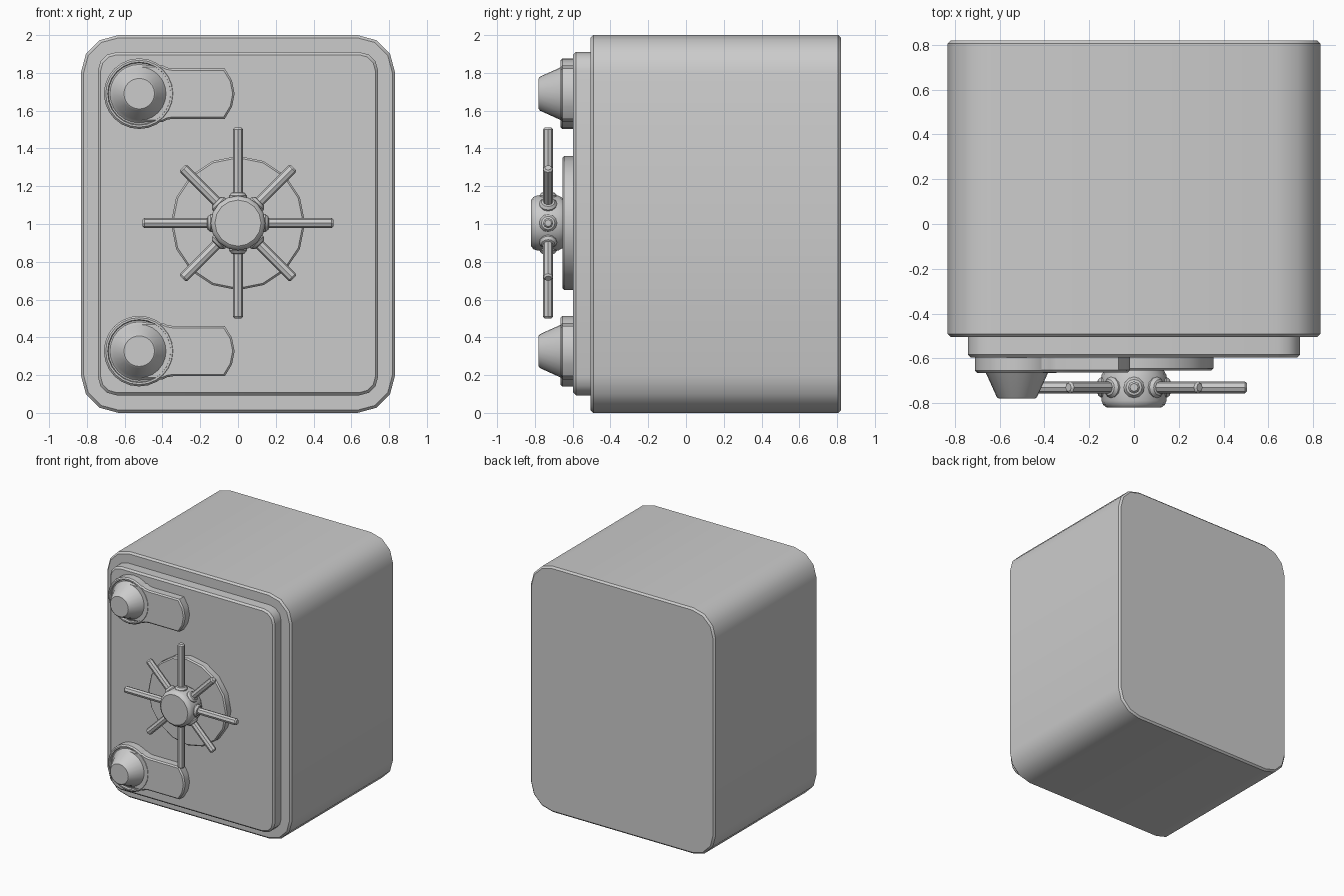
import bpy, bmesh
from math import pi, sin, cos, radians
from mathutils import Matrix

if "Cube" in bpy.data.objects:
    bpy.data.objects.remove(bpy.data.objects["Cube"])


def finish(name, bm, bevel=0.0, matrix=None):
    bmesh.ops.recalc_face_normals(bm, faces=bm.faces)
    if matrix:
        bm.transform(matrix)
    me = bpy.data.meshes.new(name)
    bm.to_mesh(me)
    bm.free()
    ob = bpy.data.objects.new(name, me)
    bpy.context.collection.objects.link(ob)
    bpy.ops.object.select_all(action='DESELECT')
    ob.select_set(True)
    bpy.context.view_layer.objects.active = ob
    bpy.ops.object.shade_smooth_by_angle(angle=radians(32))
    if bevel:
        mod = ob.modifiers.new("edge_bevel", 'BEVEL')
        mod.width = bevel
        mod.segments = 1
        mod.limit_method = 'ANGLE'
        mod.angle_limit = radians(60)
    return ob


def slab(name, outline, y0, y1, bevel):
    """Extrude an (x, z) outline along y."""
    bm = bmesh.new()
    a = [bm.verts.new((x, y0, z)) for x, z in outline]
    b = [bm.verts.new((x, y1, z)) for x, z in outline]
    bm.faces.new(a)
    bm.faces.new(b)
    n = len(a)
    for i in range(n):
        j = (i + 1) % n
        bm.faces.new((a[i], a[j], b[j], b[i]))
    return finish(name, bm, bevel)


def lathe(name, profile, segs, matrix):
    """Revolve (radius, height) points around local z, capped at both ends."""
    bm = bmesh.new()
    rings = [[bm.verts.new((r * cos(2 * pi * i / segs), r * sin(2 * pi * i / segs), h))
              for i in range(segs)] for r, h in profile]
    for a, b in zip(rings, rings[1:]):
        for i in range(segs):
            j = (i + 1) % segs
            bm.faces.new((a[i], a[j], b[j], b[i]))
    bm.faces.new(rings[0])
    bm.faces.new(rings[-1])
    return finish(name, bm, matrix=matrix)


def rounded_rect(hw, z0, z1, r, n=3):
    pts = []
    for k, (cx, cz) in enumerate([(hw - r, z1 - r), (r - hw, z1 - r),
                                  (r - hw, z0 + r), (hw - r, z0 + r)]):
        for i in range(n + 1):
            a = pi / 2 * (k + i / n)
            pts.append((cx + r * cos(a), cz + r * sin(a)))
    return pts


def facing_front(x, z):
    return Matrix.Translation((x, 0, z)) @ Matrix.Rotation(pi / 2, 4, 'X')


# Safe body and door
slab("body", rounded_rect(0.832, 0.0, 2.0, 0.2), -0.505, 0.82, 0.014)
slab("door", rounded_rect(0.742, 0.093, 1.91, 0.1), -0.597, -0.45, 0.014)

# Hinges: strap plate with a round boss and tapered cap
half_strap = [(-0.52, 0.15), (-0.40, 0.15), (-0.375, 0.138), (-0.345, 0.133),
              (-0.07, 0.133), (-0.032, 0.07)]
boss = [(0.187, 0.58), (0.187, 0.655), (0.177, 0.665), (0.167, 0.665), (0.163, 0.65),
        (0.155, 0.65), (0.138, 0.667), (0.09, 0.773), (0.081, 0.78)]
for side, z in (("upper", 1.69), ("lower", 0.327)):
    outline = ([(x, z + d) for x, d in half_strap] + [(-0.018, z)]
               + [(x, z - d) for x, d in reversed(half_strap)])
    slab(side + "_hinge_strap", outline, -0.663, -0.58, 0.01)
    lathe(side + "_hinge_boss", boss, 24, facing_front(-0.523, z))

# Wheel backing disc and hub
WZ = 1.005
lathe("wheel_backplate", [(0.355, 0.58), (0.355, 0.645), (0.345, 0.655)], 16,
      facing_front(0, WZ))
lathe("wheel_hub", [(0.125, 0.64), (0.145, 0.675), (0.145, 0.79), (0.138, 0.808),
                    (0.122, 0.82)], 16, facing_front(0, WZ))

# Eight spokes with collars, diagonals shorter
for i in range(8):
    end = 0.505 if i % 2 == 0 else 0.415
    m = Matrix.Translation((0, -0.73, WZ)) @ Matrix.Rotation(i * pi / 4, 4, 'Y')
    lathe(f"wheel_spoke_{i + 1}", [(0.027, 0.05), (0.027, end - 0.01), (0.018, end)], 8, m)
    lathe(f"spoke_collar_{i + 1}", [(0.047, 0.11), (0.047, 0.145), (0.036, 0.16),
                                    (0.027, 0.163)], 12, m)
